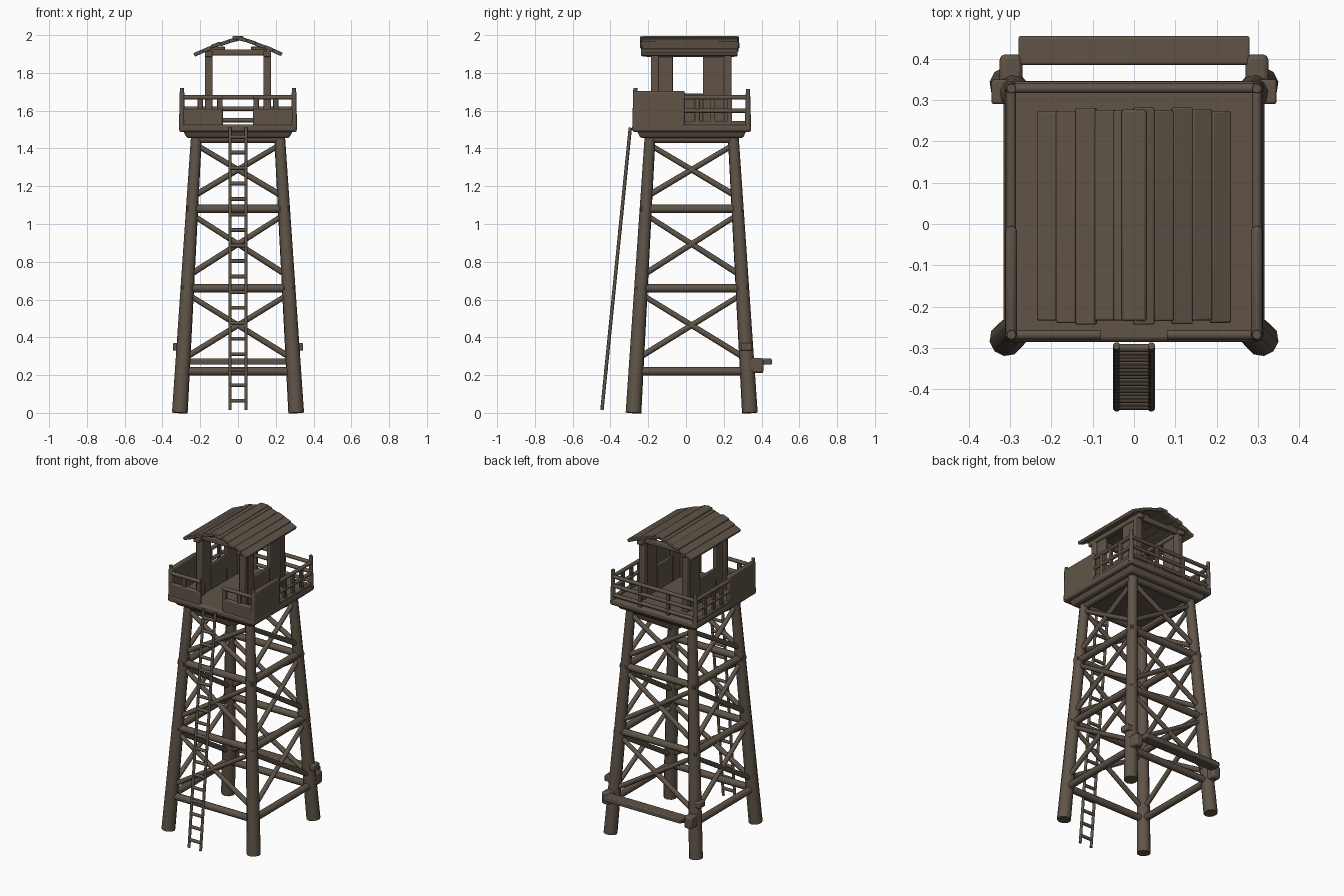
import bpy, random
from math import atan2
from mathutils import Vector

random.seed(4)
cube = bpy.data.objects.get("Cube")
if cube:
    bpy.data.objects.remove(cube, do_unlink=True)

wood = bpy.data.materials.new("weathered_brown_wood")
colour = (0.115, 0.088, 0.064, 1)
wood.use_nodes = True
wood.diffuse_color = colour
bsdf = wood.node_tree.nodes["Principled BSDF"]
bsdf.inputs["Base Color"].default_value = colour
bsdf.inputs["Roughness"].default_value = 0.9

CY = 0.03          # centre of the tower in depth
SIDES = (-1, 1)


def finish(name):
    ob = bpy.context.object
    ob.name = name
    ob.data.materials.append(wood)
    bpy.ops.object.shade_smooth_by_angle(angle=0.7)
    return ob


def log(name, a, b, r1, r2=None, extend=0):
    """Round timber running from a to b, optionally overshooting both ends."""
    a, b = Vector(a), Vector(b)
    d = b - a
    bpy.ops.mesh.primitive_cone_add(vertices=10, radius1=r1, radius2=r2 or r1,
                                    depth=d.length + 2 * extend, location=(a + b) / 2)
    bpy.context.object.rotation_euler = d.to_track_quat('Z', 'Y').to_euler()
    return finish(name)


def box(name, x, y, z, bevel=0.006, tilt=0, taper=1):
    """Sawn timber given by its (min, max) on each axis; taper narrows its underside."""
    lo, hi = Vector((x[0], y[0], z[0])), Vector((x[1], y[1], z[1]))
    bpy.ops.mesh.primitive_cube_add(size=1, location=(lo + hi) / 2)
    ob = bpy.context.object
    ob.scale = hi - lo
    bpy.ops.object.transform_apply(location=False, rotation=False, scale=True)
    for v in ob.data.vertices:
        if v.co.z < 0:
            v.co.x *= taper
            v.co.y *= taper
    ob.rotation_euler.y = tilt
    m = ob.modifiers.new("worn_edges", 'BEVEL')
    m.width, m.segments = bevel, 2
    return finish(name)


def mirrored(x0, x1, s):
    return (min(s * x0, s * x1), max(s * x0, s * x1))


def leg_point(sx, sy, z):
    h = 0.308 - 0.06 * z
    return (sx * h, CY + sy * h, z)


# Four leaning legs
for sx in SIDES:
    for sy in SIDES:
        log("leg", leg_point(sx, sy, 0), leg_point(sx, sy, 1.48), 0.042, 0.029)

# Girts and cross braces on all four faces
corners = [(-1, -1), (1, -1), (1, 1), (-1, 1)]
levels = [0.22, 0.66, 1.08, 1.45]
for i in range(4):
    a, b = corners[i], corners[(i + 1) % 4]
    for z in levels:
        log("girt", leg_point(*a, z), leg_point(*b, z), 0.022,
            extend=0.03 if 0.5 < z < 1.2 else 0)
    for z0, z1 in zip(levels, levels[1:]):
        lo, hi = z0 + 0.065, z1 - 0.03
        log("cross_brace", leg_point(*a, lo), leg_point(*b, hi), 0.016, 0.014)
        log("cross_brace", leg_point(*b, lo), leg_point(*a, hi), 0.016, 0.014)

# Rear beam carried on short brackets
box("rear_beam", (-0.28, 0.28), (0.385, 0.455), (0.255, 0.287))
for s in SIDES:
    box("rear_bracket", mirrored(0.27, 0.325, s), (0.31, 0.41), (0.21, 0.29), 0.012)
    box("leg_peg", mirrored(0.29, 0.345, s), (0.29, 0.35), (0.33, 0.37))

# Platform: joist frame and deck
box("joist_frame", (-0.295, 0.295), (CY - 0.295, CY + 0.295), (1.455, 1.505), 0.01, 0, 0.92)
box("deck", (-0.312, 0.312), (CY - 0.315, CY + 0.315), (1.487, 1.527), 0.012)

# Parapet: corner posts, side panels, rails and balusters
EX, FY, BY = 0.297, -0.268, 0.328
for s in SIDES:
    log("parapet_post", (s * EX, FY, 1.5), (s * EX, FY, 1.72), 0.017, 0.011)
    log("parapet_post", (s * EX, BY, 1.5), (s * EX, BY, 1.715), 0.017, 0.011)
    box("side_panel", mirrored(EX - 0.014, EX + 0.014, s), (-0.28, -0.005), (1.49, 1.705), 0.012)
    box("side_kickboard", mirrored(EX - 0.01, EX + 0.01, s), (-0.01, BY), (1.5, 1.545))
    for z in (1.6, 1.67):
        log("side_rail", (s * EX, -0.02, z), (s * EX, BY, z), 0.012)
    for y in (0.06, 0.14, 0.23):
        box("side_baluster", mirrored(EX - 0.008, EX + 0.008, s), (y - 0.014, y + 0.014), (1.52, 1.68), 0.003)
    # front sections leave a gap at the ladder
    box("front_panel", mirrored(0.08, EX, s), (FY - 0.012, FY + 0.012), (1.5, 1.61), 0.01)
    log("front_rail", (s * 0.08, FY, 1.67), (s * EX, FY, 1.67), 0.012)
    for x in (0.095, 0.2):
        box("front_baluster", mirrored(x - 0.014, x + 0.014, s), (FY - 0.008, FY + 0.008), (1.52, 1.68), 0.003)
for z in (1.55, 1.61, 1.67):
    log("back_rail", (-EX, BY, z), (EX, BY, z), 0.012)
for x in (-0.1, 0.1):
    box("back_baluster", (x - 0.012, x + 0.012), (BY - 0.008, BY + 0.008), (1.52, 1.68), 0.003)

# Cabin: posts, side walls with a window each, beams
CX, Y0, Y1 = 0.155, -0.165, 0.22
for s in SIDES:
    for y in (Y0, Y1):
        box("cabin_post", mirrored(CX - 0.02, CX + 0.02, s), (y - 0.02, y + 0.02), (1.5, 1.905), 0.006)
    wall = mirrored(CX - 0.01, CX + 0.01, s)
    box("wall_front_part", wall, (Y0, -0.07), (1.51, 1.9), 0.004)
    box("wall_back_part", wall, (0.09, Y1), (1.51, 1.9), 0.004)
    box("wall_below_window", wall, (-0.07, 0.09), (1.51, 1.69), 0.004)
    box("wall_plate", mirrored(CX - 0.02, CX + 0.02, s), (Y0 - 0.05, Y1 + 0.04), (1.885, 1.915))
    for y in (Y0, Y1):
        box("gable_board", mirrored(0.07, CX, s), (y - 0.01, y + 0.01), (1.91, 1.94), 0.004)
for y in (Y0, Y1):
    box("tie_beam", (-CX, CX), (y - 0.015, y + 0.015), (1.893, 1.925))

# Gently arched roof of uneven planks either side of the ridge
HALF, RIDGE, DROP, COUNT = 0.232, 1.981, 0.083, 5
w = HALF / COUNT


def roof_z(x):
    return RIDGE - DROP * (x / HALF) ** 1.25


for s in SIDES:
    for k in range(COUNT):
        x0, x1 = k * w, (k + 1) * w
        x = (x0 + x1) / 2
        z = roof_z(x) + random.uniform(-0.004, 0.002)
        box("roof_plank", mirrored(x - w * 0.55, x + w * 0.55, s),
            (-0.232 - random.uniform(0, 0.014), 0.27 + random.uniform(0, 0.014)),
            (z - 0.01, z + 0.01), 0.004, s * atan2(roof_z(x0) - roof_z(x1), w))
box("ridge_board", (-0.03, 0.03), (-0.235, 0.277), (1.975, 1.995), 0.006)

# Ladder leaning on the front edge
foot, head = Vector((0, -0.445, 0.015)), Vector((0, -0.295, 1.51))
for x in (-0.042, 0.042):
    off = Vector((x, 0, 0))
    log("ladder_rail", foot + off, head + off, 0.009)
for k in range(18):
    p = foot.lerp(head, (k + 0.6) / 18.2)
    log("ladder_rung", p + Vector((-0.045, 0, 0)), p + Vector((0.045, 0, 0)), 0.01)
